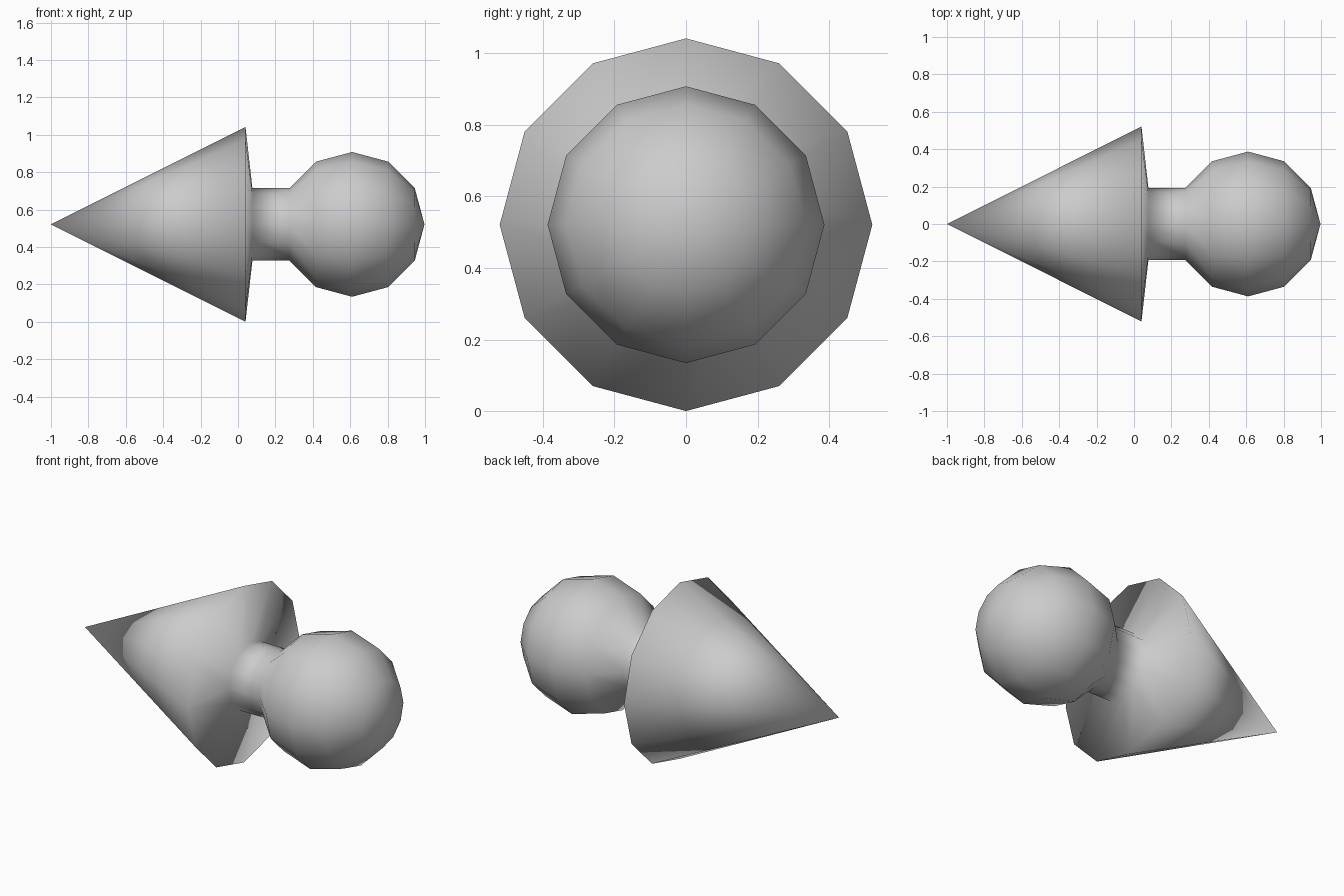
import bpy
import bmesh
from math import sin, cos, pi
from mathutils import Vector

cube = bpy.data.objects.get("Cube")
if cube:
    bpy.data.objects.remove(cube, do_unlink=True)

SIDES = 12
AXIS_Z = 0.521
BALL_X, BALL_R = 0.61, 0.387

grey = bpy.data.materials.new("plain grey")
grey.use_nodes = True
colour = (0.6, 0.6, 0.6, 1)
grey.diffuse_color = colour
grey.node_tree.nodes["Principled BSDF"].inputs["Base Color"].default_value = colour

# Profile along x: cone tip, cone rim, neck start, then the ball's rings
profile = [(-1, 0), (0.04, 0.521), (0.077, 0.1935)]
for i in range(1, 7):
    a = pi * i / 6
    profile.append((BALL_X - BALL_R * cos(a), BALL_R * sin(a)))

# Lathe the profile around the long axis
bm = bmesh.new()
verts = [bm.verts.new((x, 0, AXIS_Z + r)) for x, r in profile]
edges = [bm.edges.new(pair) for pair in zip(verts, verts[1:])]
bmesh.ops.spin(bm, geom=verts + edges, cent=(0, 0, AXIS_Z), axis=Vector((1, 0, 0)),
               angle=2 * pi, steps=SIDES, use_merge=True)
bmesh.ops.remove_doubles(bm, verts=bm.verts, dist=0.0005)
bmesh.ops.recalc_face_normals(bm, faces=bm.faces)
for face in bm.faces:
    face.smooth = True

mesh = bpy.data.meshes.new("cone_and_ball_pin")
bm.to_mesh(mesh)
bm.free()
mesh.materials.append(grey)
pin = bpy.data.objects.new("cone_and_ball_pin", mesh)
bpy.context.collection.objects.link(pin)
